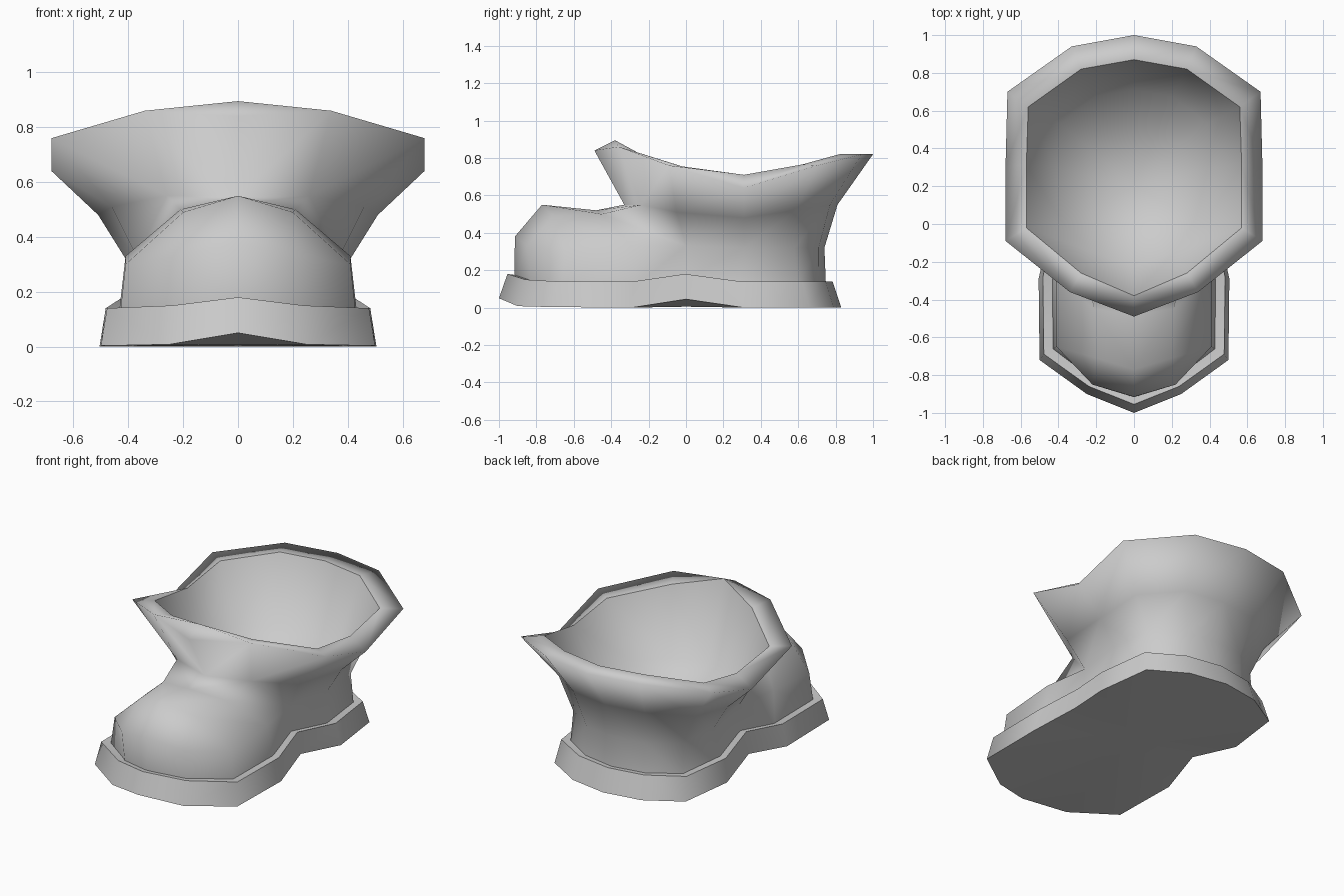
import bpy, bmesh, math

if "Cube" in bpy.data.objects:
    bpy.data.objects.remove(bpy.data.objects["Cube"])


def build(name, faces, angle):
    """Make a mesh from right-half faces, mirrored over x = 0 and welded."""
    bm = bmesh.new()
    for s in (1, -1):
        for f in faces:
            bm.faces.new([bm.verts.new((s * x, y, z)) for x, y, z in f])
    bmesh.ops.remove_doubles(bm, verts=bm.verts, dist=0.0005)
    bmesh.ops.recalc_face_normals(bm, faces=bm.faces)
    me = bpy.data.meshes.new(name)
    bm.to_mesh(me)
    bm.free()
    ob = bpy.data.objects.new(name, me)
    bpy.context.collection.objects.link(ob)
    bpy.ops.object.select_all(action='DESELECT')
    ob.select_set(True)
    bpy.context.view_layer.objects.active = ob
    bpy.ops.object.shade_smooth_by_angle(angle=math.radians(angle))
    return ob


def strip(a, b):
    return [(a[i], a[i + 1], b[i + 1], b[i]) for i in range(len(a) - 1)]


def fan(ring, c):
    return [(ring[i], ring[i + 1], c) for i in range(len(ring) - 1)]


def scaled(ring, kx, ky, cy, zs):
    return [(x * kx, cy + (y - cy) * ky, z) for (x, y, _), z in zip(ring, zs)]


# Sole: toe spring, arched waist, stepped top ledge
bottom = [(0, -1, .05), (.25, -.9, .008), (.5, -.72, .003), (.505, -.29, 0), (.44, 0, .045),
          (.505, .31, 0), (.46, .66, 0), (.24, .79, 0), (0, .83, 0)]
top_z = [.18, .15, .14, .14, .18, .14, .14, .14, .14]
top = scaled(bottom, .955, .95, -.09, top_z)
ledge = scaled(bottom, .88, .91, -.09, [z - .005 for z in top_z])
build("sole", fan(bottom, (0, 0, .005)) + strip(bottom, top) + strip(top, ledge)
      + fan(ledge, (0, 0, .13)), 64)

# Upper: foot ring, ankle ring, neck ring and flared rim, from front to back
foot = scaled(bottom, .86, .91, -.08, [.15, .13, .12, .12, .15, .12, .12, .12, .12])
ankle = [(0, -.915, .38), (.22, -.85, .33), (.41, -.65, .3), (.41, -.29, .33), (.37, 0, .33),
         (.41, .31, .32), (.385, .58, .32), (.2, .71, .32), (0, .74, .32)]
toe = [(0, -.77, .55), (.2, -.71, .49)]
instep = [(0, -.48, .52), (.21, -.45, .5)]
neck = [(0, -.33, .55), (.26, -.24, .55), (.46, -.05, .51), (.51, .31, .48),
        (.48, .59, .52), (.25, .77, .55), (0, .81, .55)]
rim_out = [(0, -.49, .84), (.34, -.36, .86), (.68, -.09, .76), (.68, .31, .64),
           (.67, .7, .76), (.33, .94, .82), (0, 1, .82)]
rim_in = [(0, -.38, .895), (.28, -.26, .83), (.57, -.02, .755), (.57, .31, .71),
          (.56, .62, .765), (.28, .82, .82), (0, .87, .82)]

faces = strip(foot, ankle)
# Toe cap and instep
faces += [(ankle[0], ankle[1], toe[1], toe[0]), (ankle[1], ankle[2], toe[1]),
          (toe[0], toe[1], instep[1], instep[0]),
          (toe[1], ankle[2], ankle[3], instep[1]),
          (instep[0], instep[1], neck[1], neck[0]),
          (instep[1], ankle[3], ankle[4], neck[1]), (neck[1], ankle[4], neck[2])]
# Shaft and rolled rim, with the front point raised to a ridge
faces += strip(ankle[4:], neck[2:]) + strip(neck, rim_out) + strip(rim_out, rim_in)[1:]
faces += [(rim_out[0], rim_out[1], rim_in[0]), (rim_out[1], rim_in[1], rim_in[0])]
build("boot_upper", faces, 179)

# Lining: bowl-shaped inside, separate so the inner rim edge stays crisp
bowl = [(x * .81, .25 + (y - .25) * .82, .42) for x, y, z in neck]
build("lining", [tuple(reversed(f)) for f in strip(rim_in, bowl)] + fan(bowl, (0, .2, .26)), 80)
for p in bpy.data.objects["lining"].data.polygons:
    if p.normal.z < 0:
        p.flip()
